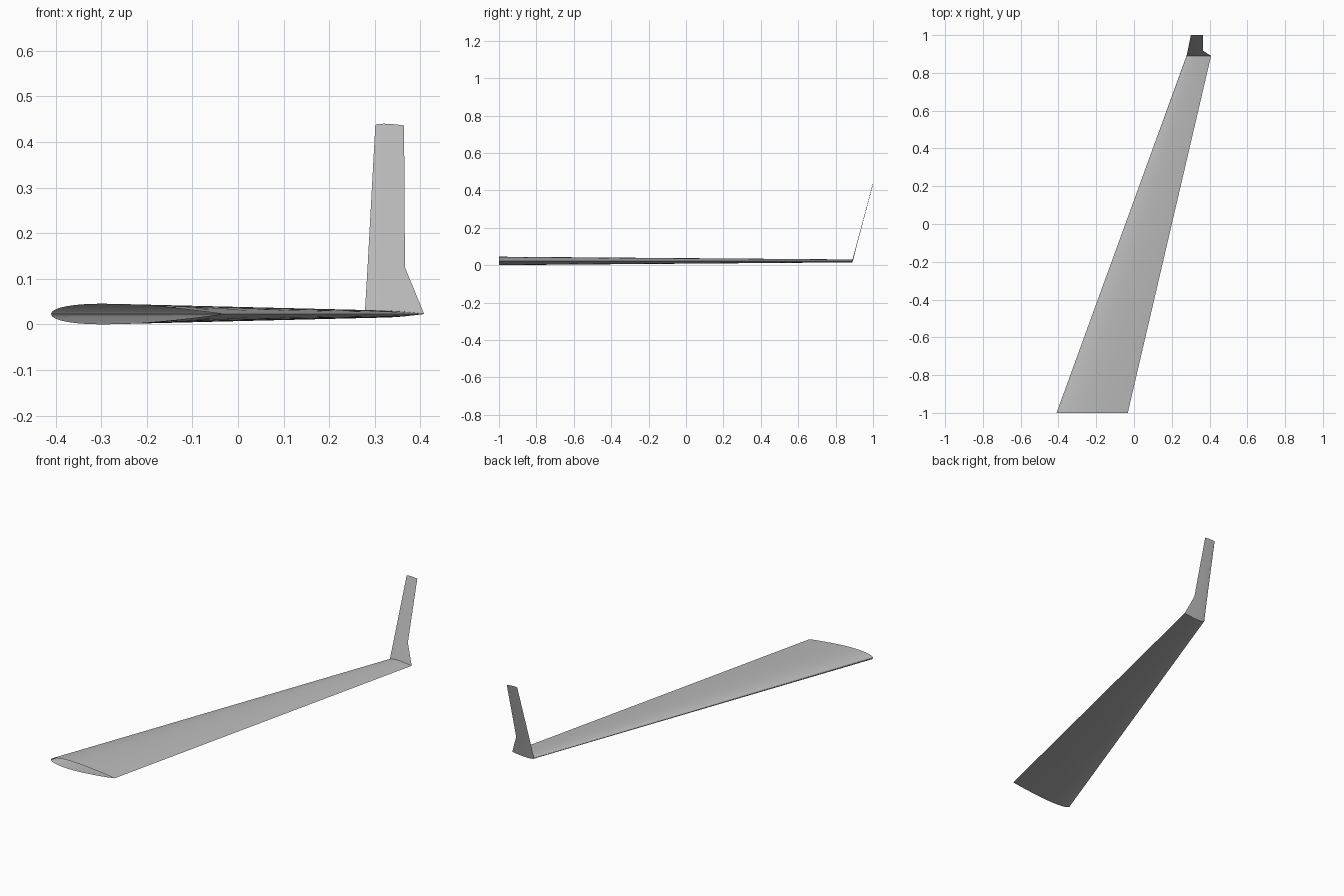
import bpy, bmesh, math

cube = bpy.data.objects.get("Cube")
if cube:
    bpy.data.objects.remove(cube)

# Painted metal
grey = bpy.data.materials.new("light_grey")
grey.use_nodes = True
grey.diffuse_color = (0.5, 0.5, 0.5, 1)
grey.node_tree.nodes["Principled BSDF"].inputs["Base Color"].default_value = (0.5, 0.5, 0.5, 1)

THICKNESS = 0.12
STEPS = 20
MID = 0.0227


def half_thickness(t):
    """Symmetric aerofoil half thickness at chord fraction t."""
    return 5 * THICKNESS * (0.2969 * math.sqrt(t) - 0.126 * t - 0.3516 * t**2
                            + 0.2843 * t**3 - 0.1036 * t**4)


def section(bm, lead, trail, y, z):
    """Closed aerofoil ring: trailing edge, over the top, nose, underside."""
    ring = []
    for i in range(2 * STEPS):
        a = math.pi * i / STEPS
        t = (1 + math.cos(a)) / 2
        h = half_thickness(t) if 0 < i != STEPS else 0
        side = 1 if i < STEPS else -1
        c = trail - lead
        ring.append(bm.verts.new((lead + c * t, y, z + side * h * c)))
    return ring


def loft(name, stations):
    """Open-ended skin through the aerofoil stations."""
    bm = bmesh.new()
    rings = [section(bm, *s) for s in stations]
    for a, b in zip(rings, rings[1:]):
        for i in range(len(a)):
            j = (i + 1) % len(a)
            bm.faces.new((a[i], b[i], b[j], a[j])).smooth = True
    bm.normal_update()
    mesh = bpy.data.meshes.new(name)
    bm.to_mesh(mesh)
    bm.free()
    mesh.materials.append(grey)
    obj = bpy.data.objects.new(name, mesh)
    bpy.context.collection.objects.link(obj)
    bpy.ops.object.select_all(action="DESELECT")
    obj.select_set(True)
    bpy.context.view_layer.objects.active = obj
    bpy.ops.object.shade_smooth_by_angle(angle=math.radians(30))
    return obj


# Swept wing, then the raised winglet with a kinked trailing edge
root = (-0.41, -0.033, -1.0, MID)
tip = (0.278, 0.408, 0.89, MID)
kink = (0.284, 0.366, 0.917, 0.125)
top = (0.301, 0.364, 1.0, 0.436)
loft("wing", [root, tip])
loft("winglet", [tip, kink, top])
